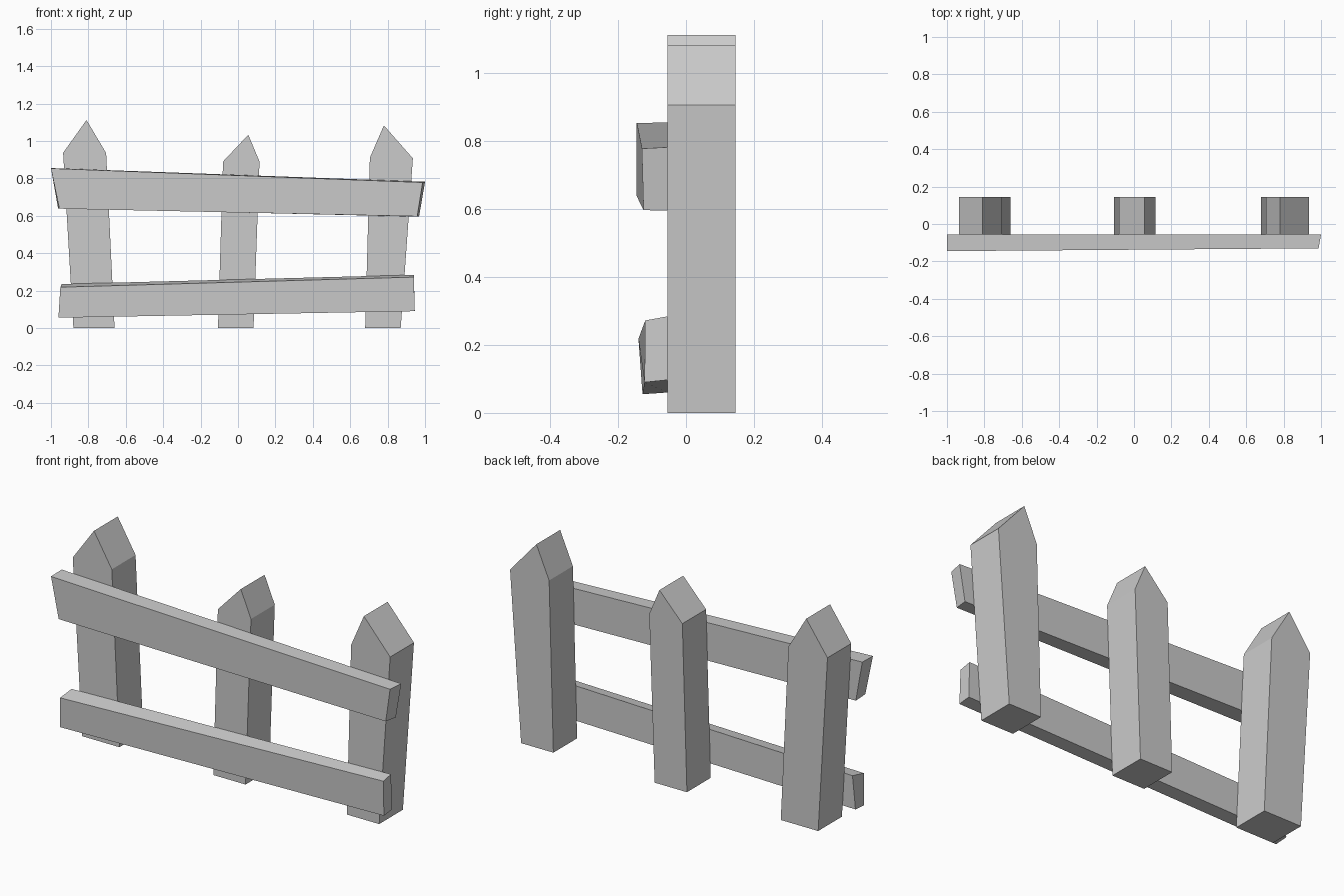
import bpy, bmesh

cube = bpy.data.objects.get("Cube")
if cube:
    bpy.data.objects.remove(cube, do_unlink=True)

grey = bpy.data.materials.new("plain grey")
grey.use_nodes = True
colour = (0.6, 0.6, 0.6, 1)
grey.diffuse_color = colour
grey.node_tree.nodes["Principled BSDF"].inputs["Base Color"].default_value = colour


def loft(name, front, back):
    """Join two matching outlines of (x, y, z) points into a closed solid."""
    bm = bmesh.new()
    f = [bm.verts.new(p) for p in front]
    b = [bm.verts.new(p) for p in back]
    bm.faces.new(f)
    bm.faces.new(b[::-1])
    for i in range(len(f)):
        j = (i + 1) % len(f)
        bm.faces.new((f[j], f[i], b[i], b[j]))
    bmesh.ops.recalc_face_normals(bm, faces=bm.faces)
    mesh = bpy.data.meshes.new(name)
    bm.to_mesh(mesh)
    bm.free()
    mesh.materials.append(grey)
    bpy.context.collection.objects.link(bpy.data.objects.new(name, mesh))


# Pointed posts: crooked outlines pushed straight back
FRONT, BACK = -0.055, 0.145
posts = {
    "right_post": [(-0.88, 0), (-0.66, 0), (-0.705, 0.935), (-0.81, 1.112), (-0.935, 0.937)],
    "middle_post": [(-0.107, 0), (0.083, 0), (0.115, 0.89), (0.055, 1.033), (-0.08, 0.89)],
    "left_post": [(0.68, 0), (0.87, 0), (0.935, 0.907), (0.78, 1.083), (0.705, 0.91)],
}
for name, outline in posts.items():
    loft(name, [(x, FRONT, z) for x, z in outline], [(x, BACK, z) for x, z in outline])

# Uneven rails nailed across the front of the posts
loft("top_rail",
     [(-1, -0.145, 0.853), (-0.955, -0.145, 0.638), (0.958, -0.125, 0.597), (0.987, -0.13, 0.778)],
     [(-1, FRONT, 0.855), (-0.962, FRONT, 0.64), (0.968, FRONT, 0.595), (1, FRONT, 0.782)])
loft("bottom_rail",
     [(-0.95, -0.14, 0.218), (-0.96, -0.128, 0.055), (0.945, -0.122, 0.09), (0.94, -0.12, 0.272)],
     [(-0.942, FRONT, 0.235), (-0.96, FRONT, 0.06), (0.945, FRONT, 0.097), (0.94, FRONT, 0.284)])
